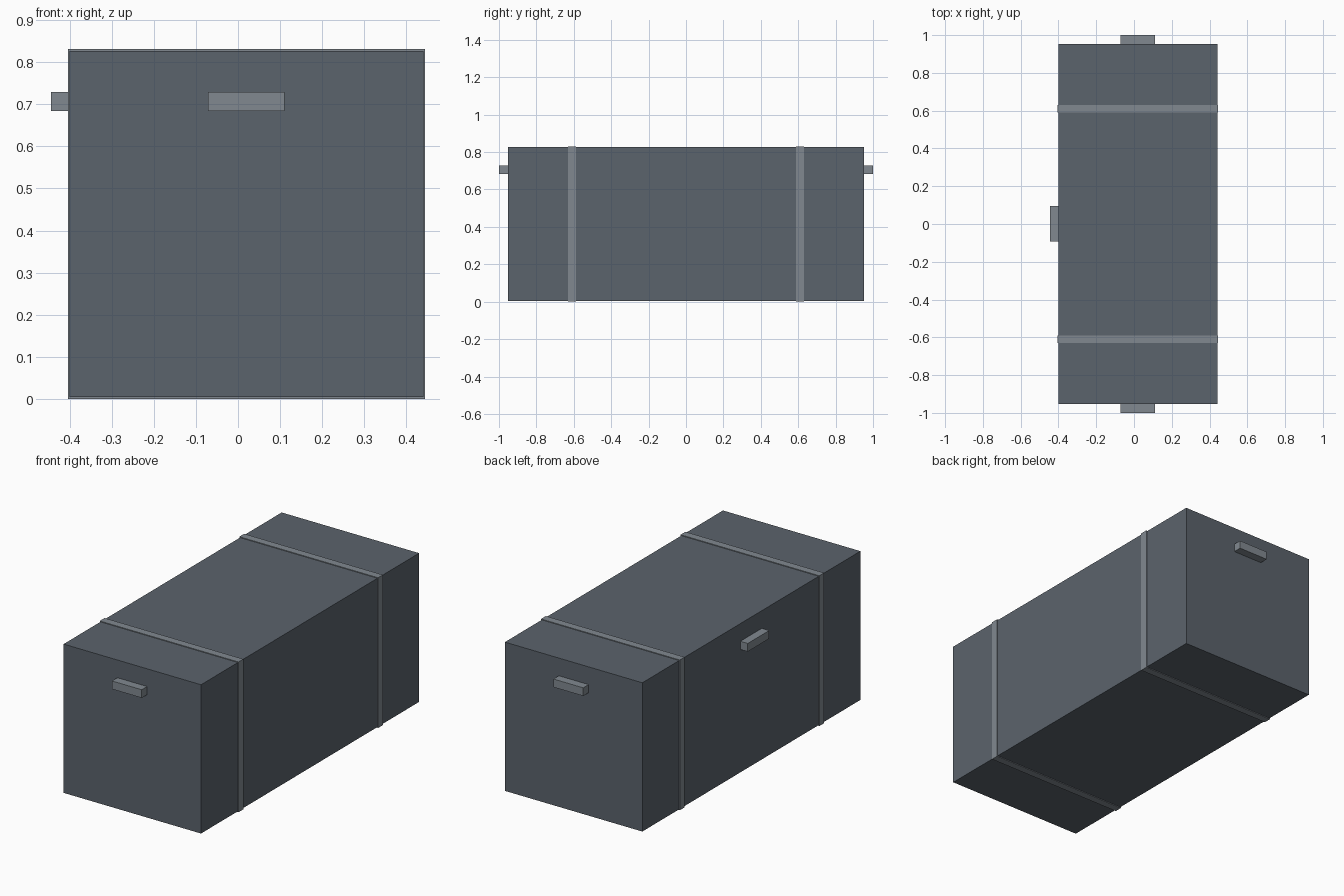
import bpy

if "Cube" in bpy.data.objects:
    bpy.data.objects.remove(bpy.data.objects["Cube"])


def material(name, colour):
    mat = bpy.data.materials.new(name)
    mat.diffuse_color = (*colour, 1.0)
    mat.use_nodes = True
    mat.node_tree.nodes["Principled BSDF"].inputs["Base Color"].default_value = mat.diffuse_color
    return mat


def box(name, low, high, mat):
    """Axis-aligned box between two corners."""
    centre = [(a + b) / 2 for a, b in zip(low, high)]
    bpy.ops.mesh.primitive_cube_add(size=1, location=centre)
    obj = bpy.context.object
    obj.name = name
    obj.scale = [b - a for a, b in zip(low, high)]
    bpy.ops.object.transform_apply(location=False, rotation=False, scale=True)
    obj.data.materials.append(mat)
    return obj


dark_grey = material("dark_slate_grey", (0.105, 0.125, 0.15))
light_grey = material("light_steel_grey", (0.22, 0.25, 0.28))

# Main crate, set slightly to the right because of the side handle
X0, X1 = -0.400, 0.441
Z0, Z1 = 0.004, 0.827
Y = 0.953
LIP = 0.004
box("crate_body", (X0, -Y, Z0), (X1, Y, Z1), dark_grey)

# Bands wrapped around the crate, and handles on both ends
for side, label in ((-1, "front"), (1, "back")):
    y = side * 0.61
    box(label + "_band", (X0 - LIP, y - 0.021, Z0 - LIP),
        (X1 + LIP, y + 0.021, Z1 + LIP), light_grey)
    ya, yb = sorted((side * Y, side * 1.0))
    box(label + "_handle", (-0.071, ya, 0.684), (0.111, yb, 0.729), light_grey)

# Handle on the left side
box("side_handle", (-0.445, -0.092, 0.684), (X0, 0.096, 0.729), light_grey)
